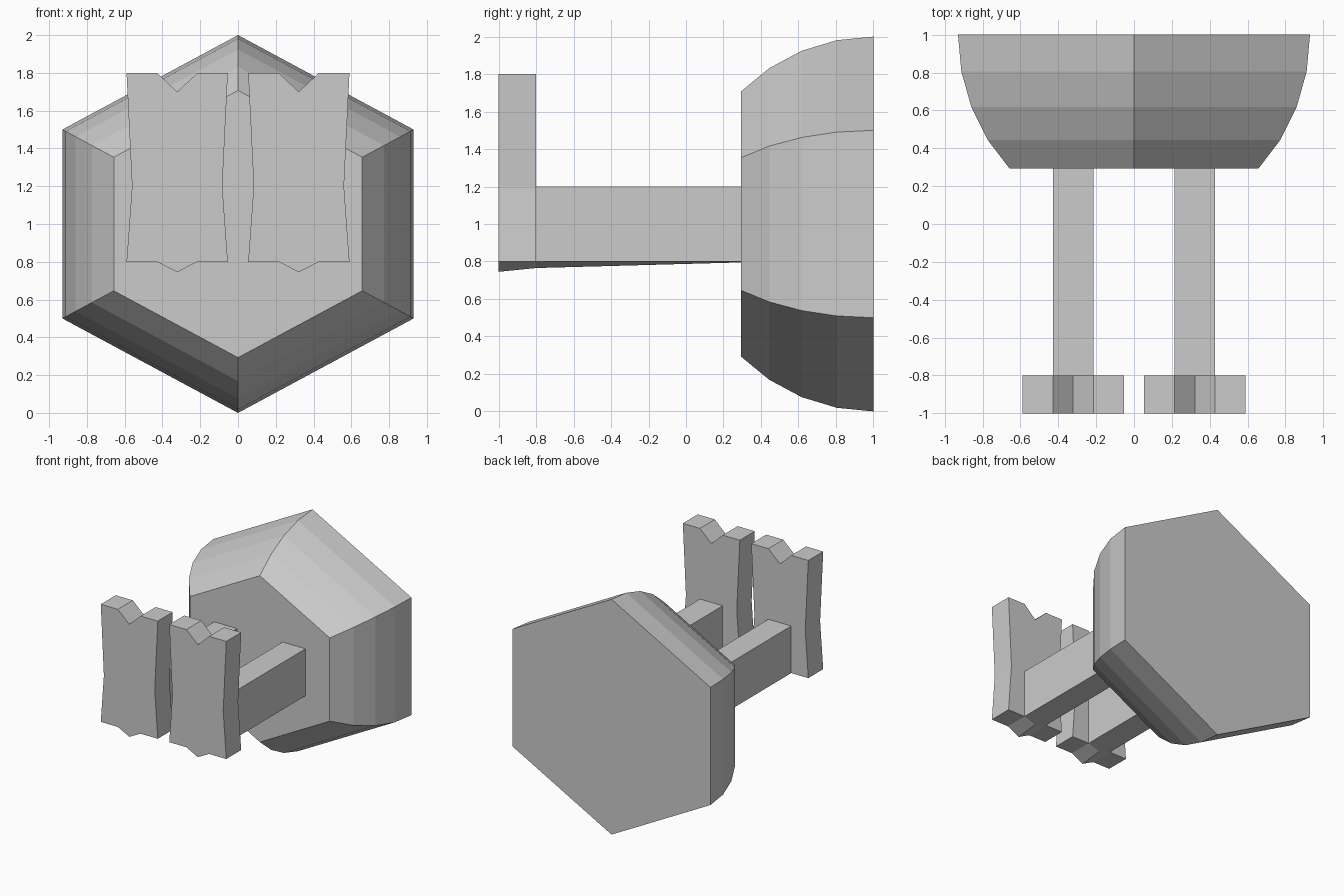
import bpy, bmesh, math

if "Cube" in bpy.data.objects:
    bpy.data.objects.remove(bpy.data.objects["Cube"])


def loft(name, rings, mirror=False):
    """Skin a list of matching closed (x, y, z) rings and cap both ends."""
    bm = bmesh.new()
    loops = [[bm.verts.new(p) for p in ring] for ring in rings]
    n = len(rings[0])
    for a, b in zip(loops, loops[1:]):
        for i in range(n):
            j = (i + 1) % n
            bm.faces.new((a[i], a[j], b[j], b[i]))
    bm.faces.new(loops[0])
    bm.faces.new(loops[-1])
    bmesh.ops.recalc_face_normals(bm, faces=bm.faces)
    mesh = bpy.data.meshes.new(name)
    bm.to_mesh(mesh)
    bm.free()
    obj = bpy.data.objects.new(name, mesh)
    bpy.context.collection.objects.link(obj)
    if mirror:
        obj.modifiers.new("Mirror", 'MIRROR').use_axis[0] = True
    return obj


# Hexagonal base with a rounded shoulder following a 45 degree arc
HEX = [(0, 1), (0.93, 0.5), (0.93, -0.5), (0, -1), (-0.93, -0.5), (-0.93, 0.5)]
rings = []
for k in range(5):
    a = math.radians(11.25 * k)
    s = math.cos(a)
    rings.append([(x * s, 1 - math.sin(a), 1 + z * s) for x, z in HEX])
loft("hex_base", rings)

CX = 0.322  # centre of each arm


# Arms with a shallow V keel that deepens toward the front
def arm_ring(y, keel):
    profile = [(-0.107, 1.2), (0.107, 1.2), (0.107, 0.8), (0, keel), (-0.107, 0.8)]
    return [(CX + x, y, z) for x, z in profile]


loft("arms", [arm_ring(-0.8, 0.765), arm_ring(0.293, 0.795)], mirror=True)


# Waisted front plates, notched on top and pointed below
def plate_ring(y, keel):
    half = [(0.107, 1.8), (0.268, 1.8), (0.239, 1.2), (0.268, 0.8), (0.107, 0.8)]
    profile = [(0, 1.7)] + half + [(0, keel)] + [(-x, z) for x, z in reversed(half)]
    return [(CX + x, y, z) for x, z in profile]


loft("front_plates", [plate_ring(-1, 0.745), plate_ring(-0.8, 0.765)], mirror=True)
